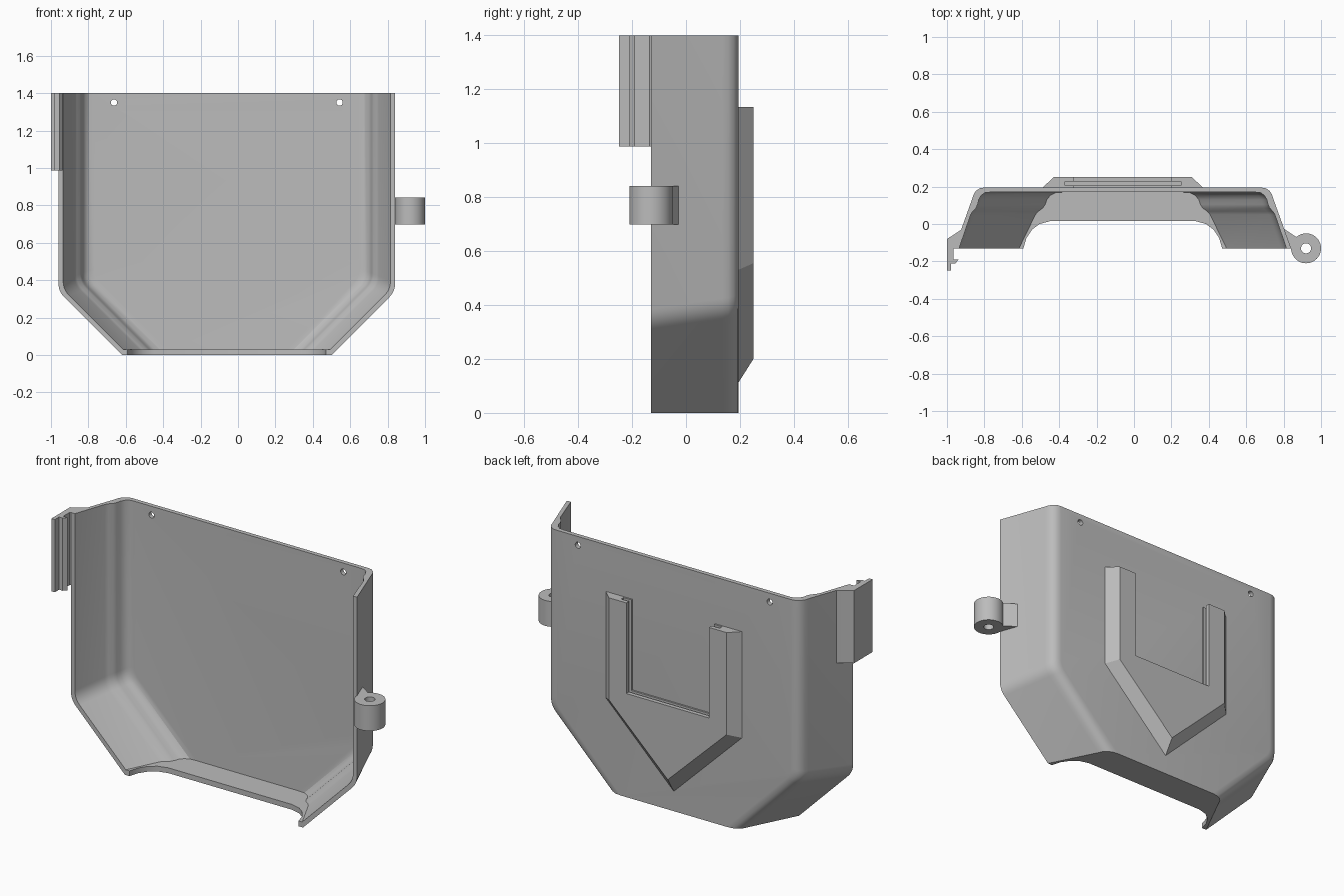
import bpy
import bmesh
from mathutils import Vector

if "Cube" in bpy.data.objects:
    bpy.data.objects.remove(bpy.data.objects["Cube"], do_unlink=True)

GREY = bpy.data.materials.new("plain grey")
GREY.use_nodes = True
GREY.diffuse_color = (0.5, 0.5, 0.5, 1)
GREY.node_tree.nodes["Principled BSDF"].inputs["Base Color"].default_value = (0.5, 0.5, 0.5, 1)

MID = -0.06          # middle of the shell in x
HALF = 0.90          # half width at the front rim
TOP = 1.40
CORNER = 0.34        # height where the side turns into the chamfer


def finish(name, bm):
    bmesh.ops.recalc_face_normals(bm, faces=bm.faces)
    mesh = bpy.data.meshes.new(name)
    bm.to_mesh(mesh)
    bm.free()
    obj = bpy.data.objects.new(name, mesh)
    bpy.context.collection.objects.link(obj)
    mesh.materials.append(GREY)
    return obj


def loft(name, lower, upper):
    """Solid between two matching loops of 3D points."""
    bm = bmesh.new()
    a = [bm.verts.new(p) for p in lower]
    b = [bm.verts.new(p) for p in upper]
    bm.faces.new(a)
    bm.faces.new(b)
    for i in range(len(a)):
        j = (i + 1) % len(a)
        bm.faces.new((a[i], a[j], b[j], b[i]))
    return finish(name, bm)


def prism(name, plan, z0, z1):
    return loft(name, [(x, y, z0) for x, y in plan], [(x, y, z1) for x, y in plan])


def box(name, x0, x1, y0, y1, z0, z1):
    return prism(name, [(x0, y0), (x1, y0), (x1, y1), (x0, y1)], z0, z1)


def cylinder(name, centre, radius, depth, along_y=False):
    bpy.ops.mesh.primitive_cylinder_add(vertices=48, radius=radius, depth=depth, location=centre,
                                        rotation=(1.570796 if along_y else 0, 0, 0))
    obj = bpy.context.object
    obj.name = name
    obj.data.materials.append(GREY)
    return obj


def activate(obj):
    bpy.ops.object.select_all(action='DESELECT')
    obj.select_set(True)
    bpy.context.view_layer.objects.active = obj


def cut(obj, cutter):
    cutter.hide_render = True
    mod = obj.modifiers.new("cut", 'BOOLEAN')
    mod.operation = 'DIFFERENCE'
    mod.solver = 'EXACT'
    mod.object = cutter
    activate(obj)
    bpy.ops.object.modifier_apply(modifier=mod.name)
    bpy.data.objects.remove(cutter, do_unlink=True)


# Shell: chamfered outline, drawn in towards the back wall
def outline(inset, y, floor):
    side = HALF - inset
    corner = Vector((side, CORNER + 0.414 * inset))
    start = corner + Vector((0, 0.045))
    end = corner + Vector((-0.032, -0.032))
    half = [(side, TOP)]
    for i in range(7):
        t = i / 6
        p = start * (1 - t) ** 2 + corner * (2 * t * (1 - t)) + end * t ** 2
        half.append((p.x, p.y))
    half.append((HALF - CORNER + floor - 1.414 * inset, floor))
    return ([(MID - x, y, z) for x, z in half]
            + [(MID + x, y, z) for x, z in reversed(half)])


outer_profile = [(0, -0.13), (0.095, 0.135), (0.102, 0.157), (0.115, 0.177), (0.135, 0.191), (0.16, 0.195)]
inner_profile = [(0.025, -0.13), (0.087, 0.05), (0.098, 0.068), (0.115, 0.085), (0.124, 0.105),
                 (0.13, 0.13), (0.143, 0.153), (0.163, 0.167), (0.19, 0.17)]

bm = bmesh.new()
skins = []
for profile, floor in ((outer_profile, 0), (inner_profile, 0.03)):
    skins.append([[bm.verts.new(p) for p in outline(d, y, floor)] for d, y in profile])
outer, inner = skins


def bridge(r0, r1):
    for i in range(len(r0) - 1):
        bm.faces.new((r0[i], r0[i + 1], r1[i + 1], r1[i]))


for skin in skins:
    for r0, r1 in zip(skin, skin[1:]):
        bridge(r0, r1)
    bm.faces.new(skin[-1])
bridge(outer[0], inner[0])
bm.faces.new([r[0] for r in outer] + [r[-1] for r in reversed(outer)]
             + [r[-1] for r in inner] + [r[0] for r in reversed(inner)])
shell = finish("shell", bm)

# Scooped front edge of the floor
scoop = [(0.53, -0.2), (0.53, -0.125), (0.515, -0.075), (0.485, -0.03), (0.445, 0.0), (0.39, 0.015)]
plan = [(MID - x, y) for x, y in scoop] + [(MID + x, y) for x, y in reversed(scoop)]
cut(shell, prism("scoop_cutter", plan, -0.1, 0.032))

# Two screw holes near the top
for side in (-1, 1):
    cut(shell, cylinder("hole_cutter", (MID + side * 0.603, 0.18, 1.35), 0.017, 0.2, True))

# Latch strip on the right side
latch = prism("latch", [(-0.923, -0.03), (-0.96, -0.055), (-1.0, -0.08), (-1.0, -0.248), (-0.978, -0.248),
                        (-0.978, -0.21), (-0.955, -0.21), (-0.938, -0.19), (-0.966, -0.19),
                        (-0.966, -0.135), (-0.95, -0.12)], 0.987, TOP)

# Hinge barrel and its web on the left side
barrel = cylinder("hinge_barrel", (0.92, -0.13, 0.77), 0.08, 0.144)
cut(barrel, cylinder("pin_cutter", (0.92, -0.13, 0.77), 0.027, 0.4))
web = prism("hinge_web", [(0.80, -0.025), (0.868, -0.07), (0.85, -0.125), (0.835, -0.125)], 0.699, 0.841)


# Pointed holder on the back, with a U-shaped opening
def holder_loop(y, width, turn, tip):
    right = [(0.26, 0.62), (0.26, 1.135), (width, 1.135), (width, turn)]
    return ([(MID + x, y, z) for x, z in right] + [(MID, y, tip)]
            + [(MID - x, y, z) for x, z in reversed(right)])


holder = loft("back_holder", holder_loop(0.193, 0.43, 0.53, 0.11), holder_loop(0.25, 0.37, 0.555, 0.2))
cut(holder, box("slot_cutter", MID - 0.31, MID + 0.31, 0.205, 0.226, 0.57, 1.3))

for obj in (shell, latch, barrel, web, holder):
    activate(obj)
    bpy.ops.object.shade_smooth_by_angle(angle=0.5)
